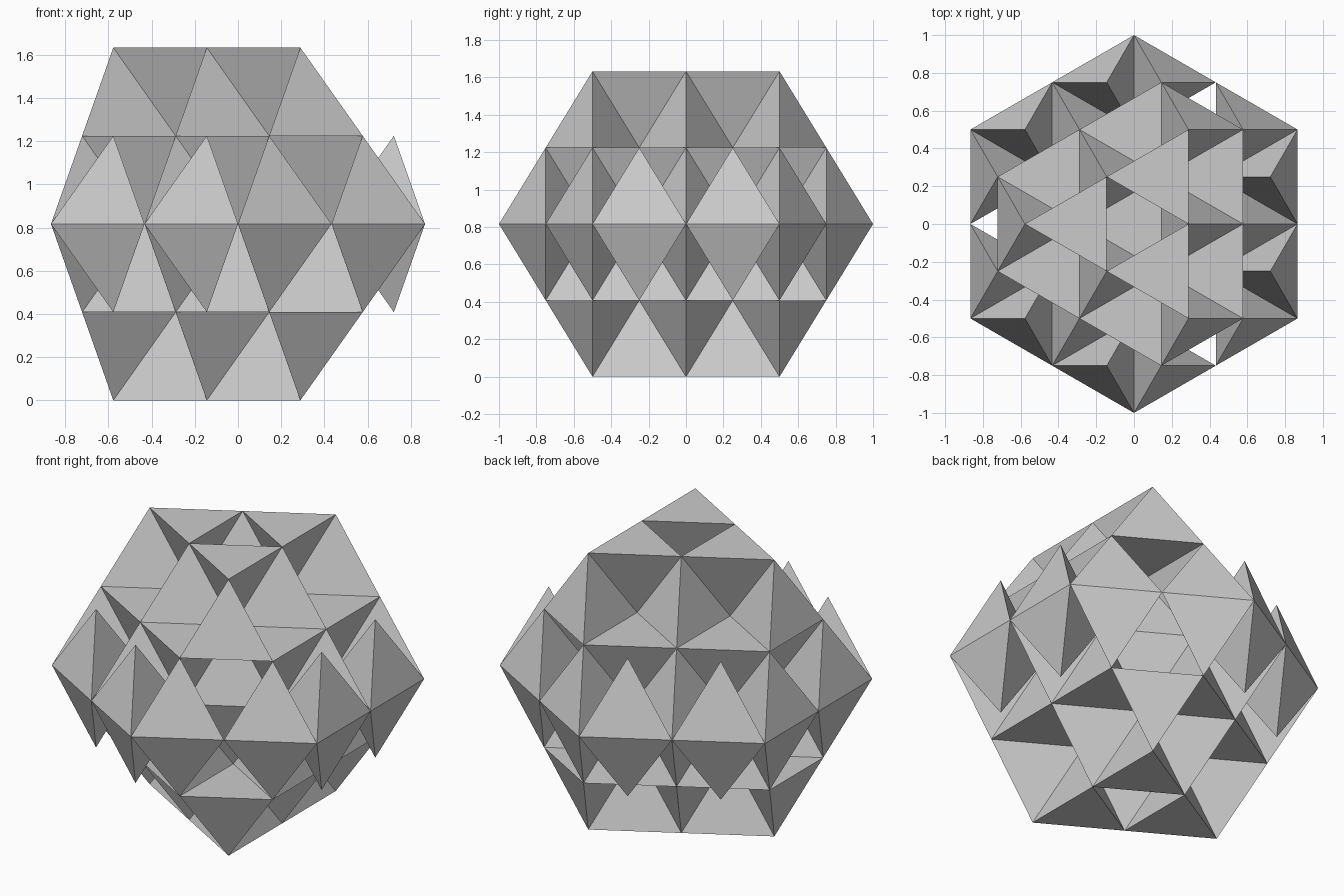
import bpy, bmesh
from math import sqrt, sin, cos, pi

if "Cube" in bpy.data.objects:
    bpy.data.objects.remove(bpy.data.objects["Cube"])

E = 0.5                  # edge of one small tetrahedron
A = E / (2 * sqrt(3))    # base triangle inradius, also the x step of the grid
H = E * sqrt(2 / 3)      # tetrahedron height = layer spacing
MID = 2 * H


def rows(*spec):
    """Centres in rows: (x in units of A, how many across y)."""
    return [(k * A, (i - (n - 1) / 2) * E) for k, n in spec for i in range(n)]


def build(name, centres, level, tip, rise, side):
    """Tetrahedra with a base at a grid level; mirrored above/below the middle."""
    bm = bmesh.new()
    for cx, cy in centres:
        vs = []
        for i in range(3):
            t = i * 2 * pi / 3 + (0 if tip > 0 else pi)
            vs.append(bm.verts.new((cx + 2 * A * cos(t), cy + 2 * A * sin(t),
                                    MID + side * level * H)))
        apex = bm.verts.new((cx, cy, MID + side * (level + rise) * H))
        bm.faces.new(vs)
        for i in range(3):
            bm.faces.new((vs[i], vs[(i + 1) % 3], apex))
    bmesh.ops.recalc_face_normals(bm, faces=bm.faces)
    me = bpy.data.meshes.new(name)
    bm.to_mesh(me)
    bm.free()
    bpy.context.collection.objects.link(bpy.data.objects.new(name, me))


# outer points: two on each of three hexagon sides
spikes = []
for k in range(3):
    c, s = cos(k * 2 * pi / 3), sin(k * 2 * pi / 3)
    spikes += [(x * c - y * s, x * s + y * c) for x, y in rows((5, 2))]

# upper and lower halves are mirror images
for side, half in ((1, "upper"), (-1, "lower")):
    build(half + "_inner_outward_tetrahedra",
          rows((-5, 2), (-2, 3), (1, 4), (4, 3)), 0, 1, 1, side)
    build(half + "_inner_inward_tetrahedra",
          rows((-3, 2), (0, 3), (3, 2)), 1, -1, -1, side)
    build(half + "_cap_outward_tetrahedra",
          rows((-4, 1), (-1, 2), (2, 3)), 1, 1, 1, side)
    build(half + "_cap_inward_tetrahedra",
          rows((-2, 1), (1, 2)), 2, -1, -1, side)
    build(half + "_rim_spikes", spikes, 0, -1, 1, side)
